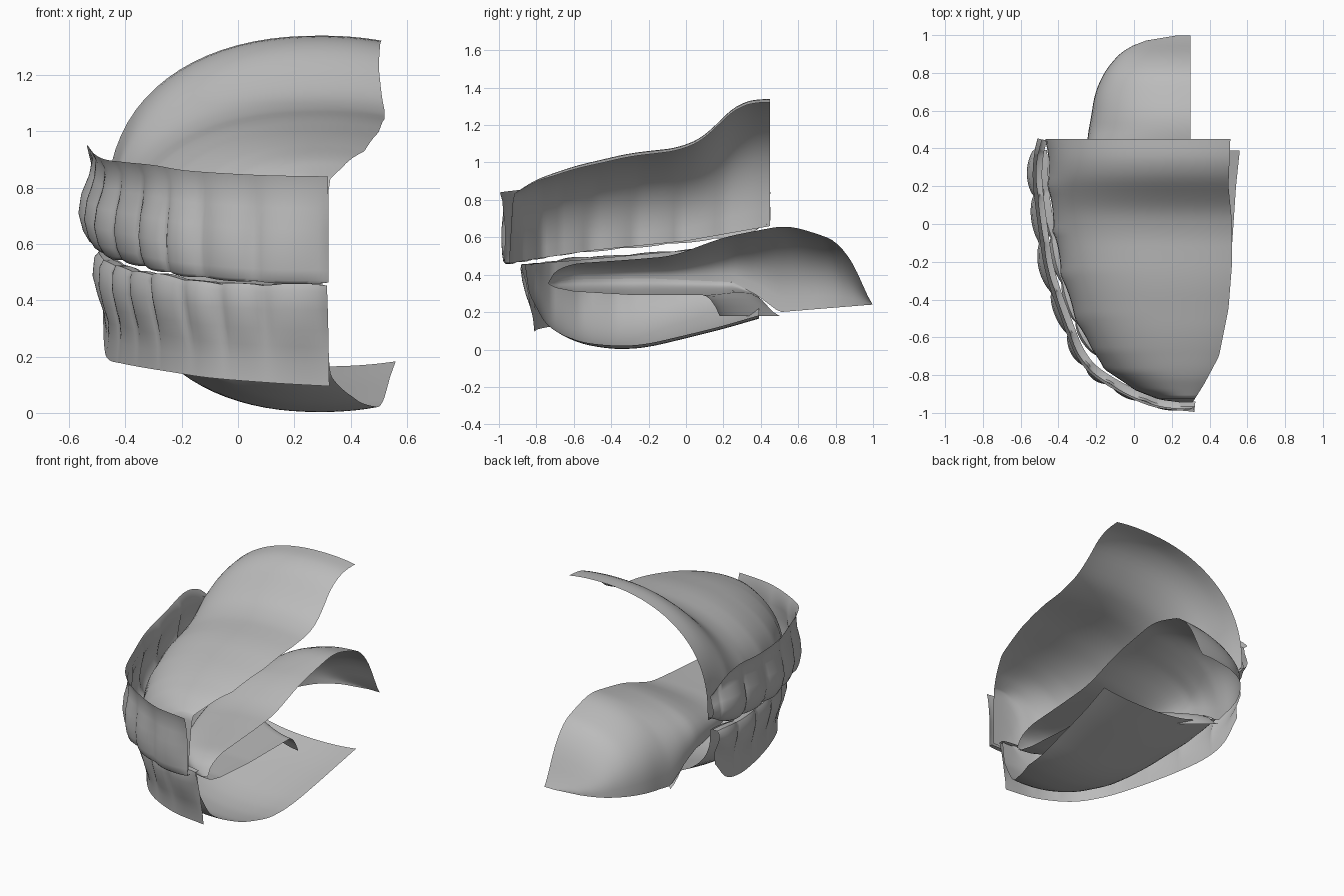
import bpy, math
from mathutils import Vector

if "Cube" in bpy.data.objects:
    bpy.data.objects.remove(bpy.data.objects["Cube"])

grey = bpy.data.materials.new("clay grey")
grey.diffuse_color = (0.5, 0.5, 0.5, 1)
grey.use_nodes = True
grey.node_tree.nodes["Principled BSDF"].inputs["Base Color"].default_value = grey.diffuse_color
MID = 0.29  # x of the mouth's midline


def lerp(tab, t):
    """Piecewise linear lookup in a list of (key, value) pairs."""
    if t <= tab[0][0]:
        return tab[0][1]
    for (a, p), (b, q) in zip(tab, tab[1:]):
        if t <= b:
            return p + (q - p) * (t - a) / (b - a)
    return tab[-1][1]


def soft(tab, t):
    """Lookup with rounded corners, exact near both ends."""
    r = max(0, min(0.07, (t - tab[0][0]) * 0.3, (tab[-1][0] - t) * 0.5))
    return sum(lerp(tab, t + r * k / 3) for k in range(-3, 4)) / 7


def sheet(name, rows):
    """Make a smooth surface from equal-length rows of points."""
    n = len(rows[0])
    faces = [(i * n + j, i * n + j + 1, (i + 1) * n + j + 1, (i + 1) * n + j)
             for i in range(len(rows) - 1) for j in range(n - 1)]
    me = bpy.data.meshes.new(name)
    me.from_pydata([p for r in rows for p in r], [], faces)
    me.materials.append(grey)
    ob = bpy.data.objects.new(name, me)
    bpy.context.collection.objects.link(ob)
    bpy.context.view_layer.objects.active = ob
    ob.select_set(True)
    bpy.ops.object.shade_smooth_by_angle(angle=math.radians(45))
    ob.select_set(False)
    return ob


def spline(pts, steps):
    """Catmull-Rom curve through the points."""
    P = [Vector(p) for p in pts]
    P = [2 * P[0] - P[1]] + P + [2 * P[-1] - P[-2]]
    out = []
    for i in range(1, len(P) - 2):
        a, b, c, d = P[i - 1:i + 3]
        for k in range(steps):
            t = k / steps
            out.append(0.5 * (2 * b + (c - a) * t + (2 * a - 5 * b + 4 * c - d) * t * t
                              + (3 * b - a - 3 * c + d) * t ** 3))
    return out + [P[-2]]


def teeth(name, path, seams, profile):
    """Sweep a gum-and-tooth profile round the arch.
    path: (x, y, gum z, bite z); profile: (height 0 gum..1 bite, front offset, rear offset, bump)."""
    pts = spline(path, 14)
    rows, s = [], 0
    for i, p in enumerate(pts):
        if i:
            s += (p.xy - pts[i - 1].xy).length
        d = (pts[min(i + 1, len(pts) - 1)].xy - pts[max(i - 1, 0)].xy).normalized()
        nrm = Vector((d.y, -d.x))
        if nrm.dot(p.xy - Vector((0.3, 0.2))) < 0:
            nrm = -nrm
        # rounded bulge for each tooth, with a groove at each seam
        bump = 0
        for a, b in zip(seams, seams[1:]):
            if a <= s < b:
                bump = math.sin(math.pi * (s - a) / (b - a)) ** 0.6
        f = min(1, s / 1.2)
        row = []
        for h, o0, o1, k in profile:
            q = p.xy + nrm * (o0 + (o1 - o0) * f + k * (bump - 0.8))
            z = p.z + (p.w - p.z) * h
            if h > 0.9:
                z += 0.008 * (bump - 0.5) * (p.w - p.z) / abs(p.w - p.z)
            row.append((q.x, q.y, z))
        rows.append(row)
    return sheet(name, rows)


def vault(name, ys, left, right, crest, base, bumps):
    """Arched sheet from the inner side of the teeth to past the midline."""
    rows = []
    for y in ys:
        L, R, H, B = (f(t, y) for f, t in ((lerp, left), (lerp, right), (soft, crest), (lerp, base)))
        w = max(MID - L, 0.02)
        wig = bumps * abs(math.sin((y + 1) * math.pi / 0.24)) ** 0.6
        row = []
        for j in range(29):
            if j < 21:
                dx = -math.cos(j / 20 * math.pi / 2)
            else:
                dx = (R - MID) * (j - 20) / 8 / w
            a = min(1, abs(dx))
            k = max(0, 1 - a ** 2.2) ** 0.4
            low = wig * min(1, max(0, 1 - k * 1.6)) if dx < 0 else 0
            # right hand edge never drops below its share of the crest
            if dx > 0:
                k = max(k, 0.93)
            row.append((MID + dx * w + low, y, B + (H - B) * k))
        rows.append(row)
    return sheet(name, rows)


def spread(a, b, n):
    return [a + (b - a) * (i / n) ** 1.4 for i in range(n + 1)]


# Upper teeth and outer gum
teeth("upper_teeth",
      [(.32, -.985, .84, .46), (.08, -.955, .845, .465), (-.17, -.835, .86, .485),
       (-.3, -.71, .88, .505), (-.4, -.48, .89, .53), (-.48, -.25, .9, .55),
       (-.52, 0, .92, .575), (-.545, .22, .95, .60), (-.54, .36, .92, .63), (-.52, .455, .84, .67)],
      [0, .27, .48, .64, .84, 1.08, 1.35, 1.6, 1.85],
      [(0, .01, -.01, 0), (.12, 0, -.03, .004), (.3, 0, -.02, .015), (.5, .004, .005, .03),
       (.7, .005, .015, .03), (.88, .002, .0, .025), (.97, -.002, -.02, .02),
       (1, -.012, -.035, .01), (1, -.045, -.06, 0)])

# Palate with the inner side of the upper teeth
vault("palate", spread(-.945, .45, 64),
      [(-.945, .24), (-.93, .12), (-.88, -.01), (-.78, -.15), (-.67, -.235), (-.48, -.33),
       (-.25, -.40), (0, -.44), (.2, -.465), (.45, -.475)],
      [(-.945, .31), (-.85, .37), (-.7, .45), (-.45, .5), (-.2, .52), (0, .52), (.2, .5), (.45, .51)],
      [(-.945, .48), (-.925, .83), (-.8, .91), (-.6, .98), (-.3, 1.05), (-.03, 1.08), (.12, 1.15),
       (.2, 1.25), (.27, 1.31), (.35, 1.335), (.45, 1.34)],
      [(-.945, .46), (-.8, .485), (-.5, .53), (0, .58), (.45, .66)], .02)

# Lower teeth and outer gum
teeth("lower_teeth",
      [(.315, -.89, .095, .455), (.08, -.86, .108, .455), (-.14, -.76, .125, .465),
       (-.28, -.61, .145, .49), (-.37, -.4, .16, .50), (-.44, -.15, .175, .52),
       (-.49, .1, .19, .54), (-.505, .27, .235, .56), (-.51, .39, .36, .575)],
      [0, .23, .4, .56, .78, 1.0, 1.25, 1.5, 1.75],
      [(0, -.08, -.03, 0), (.2, -.07, -.035, .003), (.38, -.05, -.03, .012), (.55, -.03, -.012, .025),
       (.75, -.012, .004, .028), (.93, 0, .0, .02), (1, -.004, -.015, .01), (1, -.04, -.05, 0)])

# Floor of the mouth with the inner side of the lower teeth
vault("mouth_floor", spread(-.86, .39, 56),
      [(-.86, .22), (-.82, .06), (-.72, -.1), (-.57, -.23), (-.38, -.325), (-.13, -.39),
       (.1, -.44), (.39, -.455)],
      [(-.86, .31), (-.74, .33), (-.6, .41), (-.4, .49), (-.1, .52), (.2, .54), (.39, .56)],
      [(-.86, .45), (-.84, .3), (-.75, .13), (-.6, .04), (-.45, .008), (-.33, 0), (-.2, .012),
       (0, .06), (.2, .11), (.39, .165)],
      [(-.86, .455), (-.5, .485), (0, .53), (.39, .57)], .015)

# Tongue: half shell, closed beneath at the front and open beneath at the back
top = [(-.735, .36), (-.715, .40), (-.68, .43), (-.6, .46), (-.3, .48), (-.07, .5), (.2, .6), (.4, .64),
       (.54, .665), (.7, .62), (.83, .57), (.9, .45), (.96, .31), (.995, .24)]
width = [(-.735, .03), (-.7, .14), (-.6, .26), (-.4, .39), (-.1, .49), (.2, .55), (.45, .55),
         (.6, .52), (.7, .51), (.87, .42), (.95, .31), (.99, .17), (1, .05)]
side = [(-.735, .355), (-.6, .375), (-.2, .38), (.25, .36), (.38, .29), (.5, .2), (.995, .24)]
under = [(-.735, .35), (-.7, .33), (-.6, .31), (-.3, .292), (.2, .29)]
angles = [j / 16 * math.pi / 2 for j in range(17)]


def tongue_point(y, a, hi):
    lo = lerp(side, y)
    return (.3 - soft(width, y) * math.sin(a), y, lo + (hi - lo) * max(0, math.cos(a)) ** 0.75)


ys = [-.735 + 1.733 * i / 64 for i in range(65)]
sheet("tongue", [[tongue_point(y, a, soft(top, y)) for a in angles] for y in ys])

# Underside runs back to a slanting root that turns down
rows = []
for i in range(41):
    u, row = i / 40, []
    for a in angles:
        y = -.735 + u * (.915 + .32 * math.sin(a) ** 1.5)
        x, y, z = tongue_point(y, a, min(lerp(under, y), lerp(side, y)))
        d = max(0, (u - .9) / .1) ** 2
        row.append((x, y, z + (min(z, .18) - z) * d))
    rows.append(row)
sheet("tongue_underside", rows)
